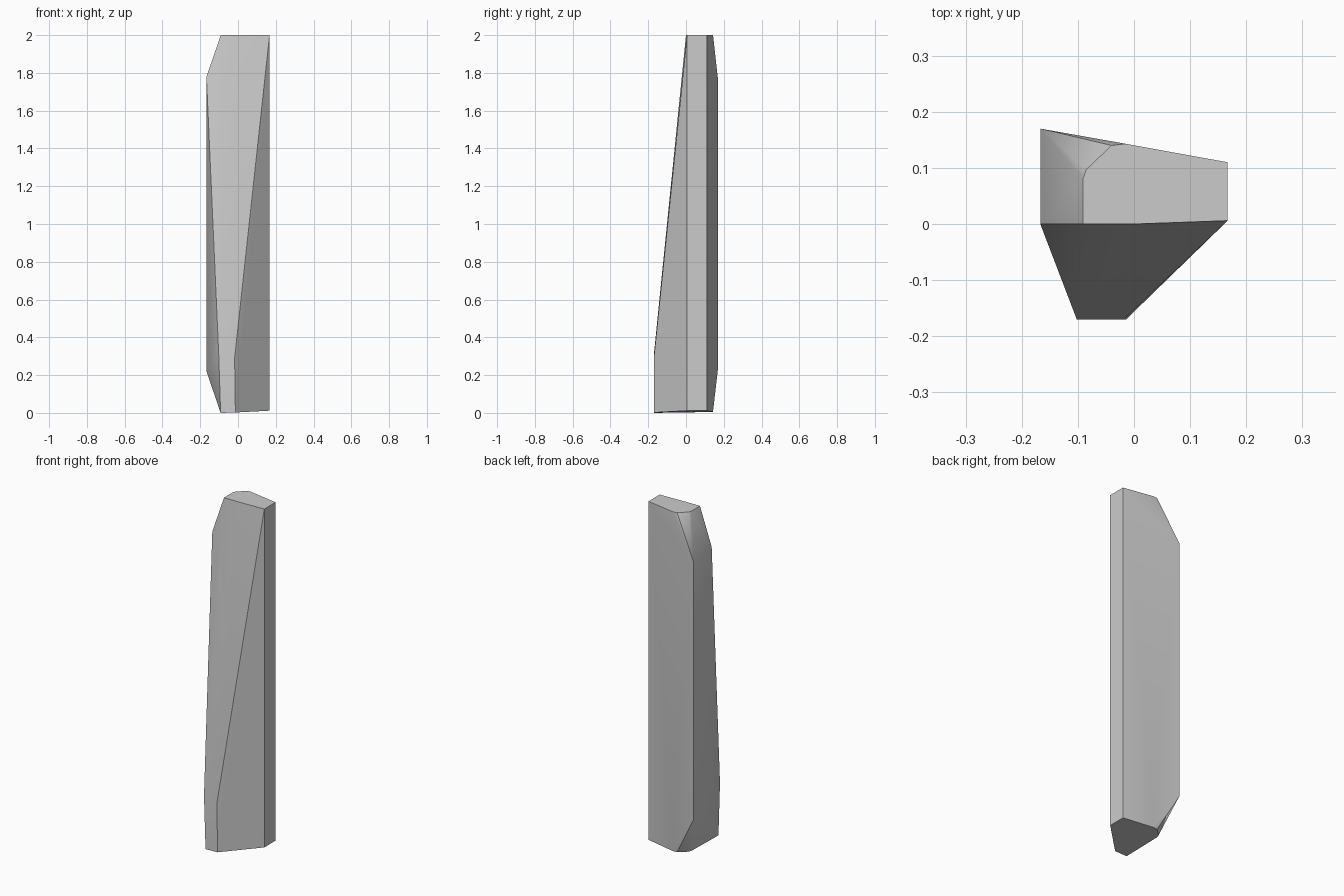
import bpy, bmesh, math

if "Cube" in bpy.data.objects:
    bpy.data.objects.remove(bpy.data.objects["Cube"])

# Rough-cut post: convex solid spanned by a few corner points
end_outline = [(-0.091, 0.0), (-0.091, 0.08), (-0.085, 0.097),
               (-0.04, 0.14), (-0.015, 0.143), (0.167, 0.11), (0.167, 0.006)]
points = []

# Top and bottom ends share one outline; the bottom rises slightly to the right
for x, y in end_outline:
    points.append((x, y, 2.0))
    points.append((x, y, 0.004 + 0.03 * (x + 0.09)))
points.append((0.0, 0.0, 2.0))

# Left side, chamfered toward both ends
for y, inset in ((0.0, 0.22), (0.17, 0.24)):
    for z in (inset, 2 - inset):
        points.append((-0.167, y, z))

# Narrow front ridge near the foot
points += [(-0.092, -0.17, 0.0), (-0.014, -0.17, 0.002),
           (-0.102, -0.17, 0.31), (-0.018, -0.17, 0.29)]

bm = bmesh.new()
for p in points:
    bm.verts.new(p)
hull = bmesh.ops.convex_hull(bm, input=bm.verts)
loose = [v for v in bm.verts if not v.link_faces]
bmesh.ops.delete(bm, geom=loose, context='VERTS')
bmesh.ops.dissolve_limit(bm, angle_limit=math.radians(0.5),
                         verts=bm.verts, edges=bm.edges)
bmesh.ops.recalc_face_normals(bm, faces=bm.faces)

mesh = bpy.data.meshes.new("post")
bm.to_mesh(mesh)
bm.free()
post = bpy.data.objects.new("post", mesh)
bpy.context.collection.objects.link(post)

# Soft shading across shallow facets, crisp main edges
bpy.context.view_layer.objects.active = post
post.select_set(True)
bpy.ops.object.shade_smooth_by_angle(angle=math.radians(30))
